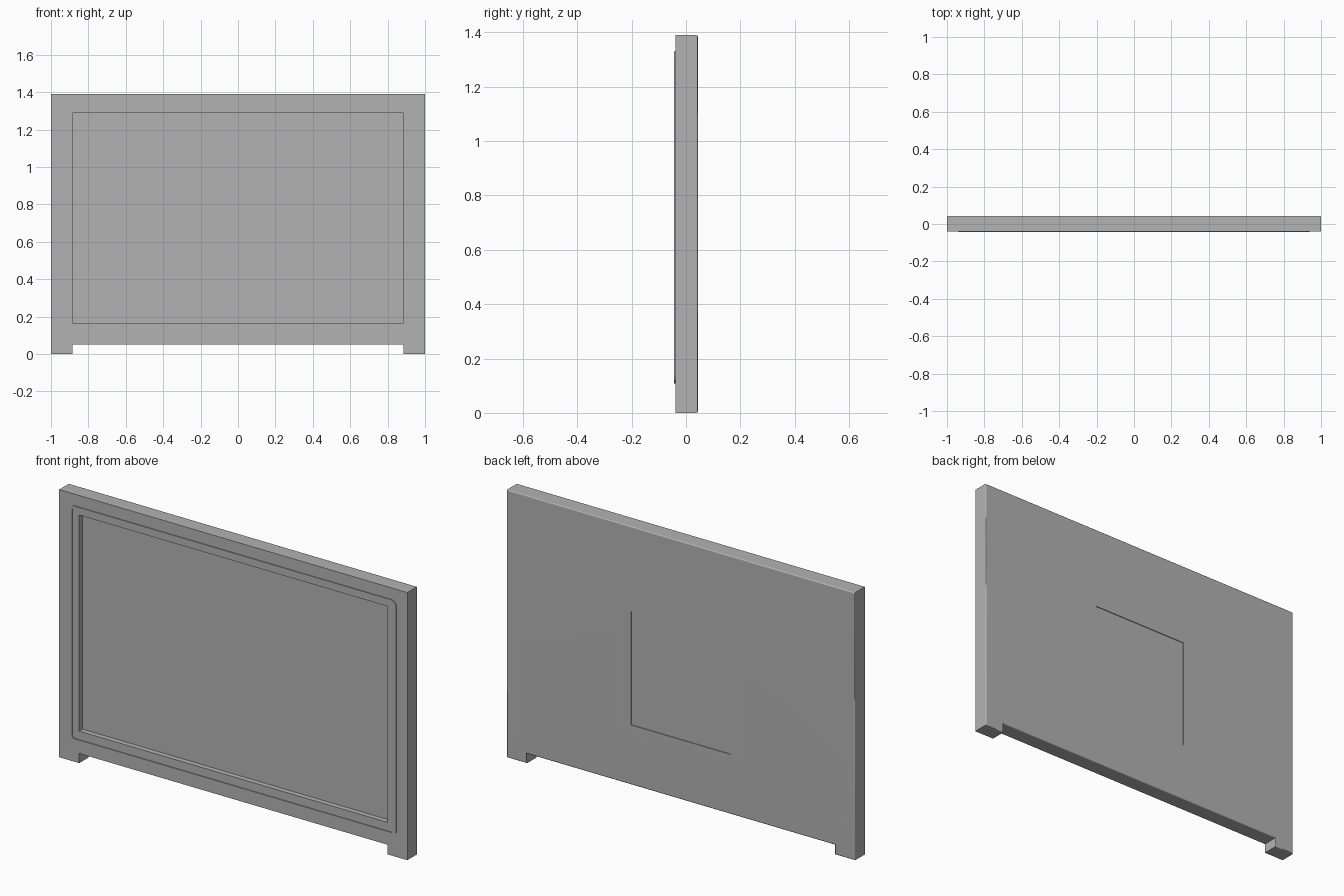
import bpy
import bmesh
from math import radians, cos, sin, pi

cube = bpy.data.objects.get("Cube")
if cube:
    bpy.data.objects.remove(cube, do_unlink=True)

FRONT, BACK = -0.039, 0.0435
TOP = 1.39

grey = bpy.data.materials.new("mid_grey")
grey.use_nodes = True
colour = (0.45, 0.45, 0.45, 1)
grey.diffuse_color = colour
grey.node_tree.nodes["Principled BSDF"].inputs["Base Color"].default_value = colour


def finish(name, bm):
    bmesh.ops.recalc_face_normals(bm, faces=bm.faces)
    mesh = bpy.data.meshes.new(name)
    bm.to_mesh(mesh)
    bm.free()
    obj = bpy.data.objects.new(name, mesh)
    bpy.context.collection.objects.link(obj)
    mesh.materials.append(grey)
    return obj


def slab(points, y0, y1):
    """Extrude an x-z outline from y0 to y1."""
    bm = bmesh.new()
    face = bm.faces.new([bm.verts.new((x, y0, z)) for x, z in points])
    new = bmesh.ops.extrude_face_region(bm, geom=[face])["geom"]
    for v in new:
        if isinstance(v, bmesh.types.BMVert):
            v.co.y = y1
    return bm


def rectangle(half, z0, z1):
    return [(-half, z0), (half, z0), (half, z1), (-half, z1)]


def rounded(half, z0, z1, radius, steps=6):
    points = []
    corners = [(half, z1), (-half, z1), (-half, z0), (half, z0)]
    for i, (x, z) in enumerate(corners):
        cx = x - radius if x > 0 else x + radius
        cz = z - radius if z == z1 else z + radius
        for k in range(steps + 1):
            a = (i + k / steps) * pi / 2
            points.append((cx + radius * cos(a), cz + radius * sin(a)))
    return points


def activate(obj):
    bpy.ops.object.select_all(action='DESELECT')
    obj.select_set(True)
    bpy.context.view_layer.objects.active = obj


def cut(obj, points, y0, y1):
    cutter = finish("cutter", slab(points, y0, y1))
    cutter.hide_render = True
    mod = obj.modifiers.new("cut", 'BOOLEAN')
    mod.operation = 'DIFFERENCE'
    mod.solver = 'EXACT'
    mod.object = cutter
    activate(obj)
    bpy.ops.object.modifier_apply(modifier=mod.name)
    bpy.data.objects.remove(cutter, do_unlink=True)


# Housing with two feet, rounded along its back edge
outline = [(-1, 0), (-0.885, 0), (-0.885, 0.05), (0.885, 0.05),
           (0.885, 0), (1, 0), (1, TOP), (-1, TOP)]
bm = slab(outline, FRONT, BACK)
back_edges = [e for e in bm.edges if all(v.co.y > 0 for v in e.verts)]
bmesh.ops.bevel(bm, geom=back_edges, offset=0.006, segments=3,
                profile=0.5, affect='EDGES')
housing = finish("housing", bm)

# Screen opening in the front, shallow square recess in the back
cut(housing, rectangle(0.885, 0.166, 1.288), FRONT - 0.05, FRONT + 0.027)
cut(housing, rectangle(0.285, 0.36, 0.95), BACK - 0.004, BACK + 0.05)

# Thin raised seal running around the opening
seal = finish("seal", slab(rounded(0.938, 0.108, 1.33, 0.03),
                           -BACK, FRONT + 0.002))
cut(seal, rounded(0.924, 0.122, 1.316, 0.016), -0.1, 0.1)

for obj in (housing, seal):
    activate(obj)
    bpy.ops.object.shade_smooth_by_angle(angle=radians(35))
    weighted = obj.modifiers.new("weighted_normals", 'WEIGHTED_NORMAL')
    weighted.keep_sharp = True
